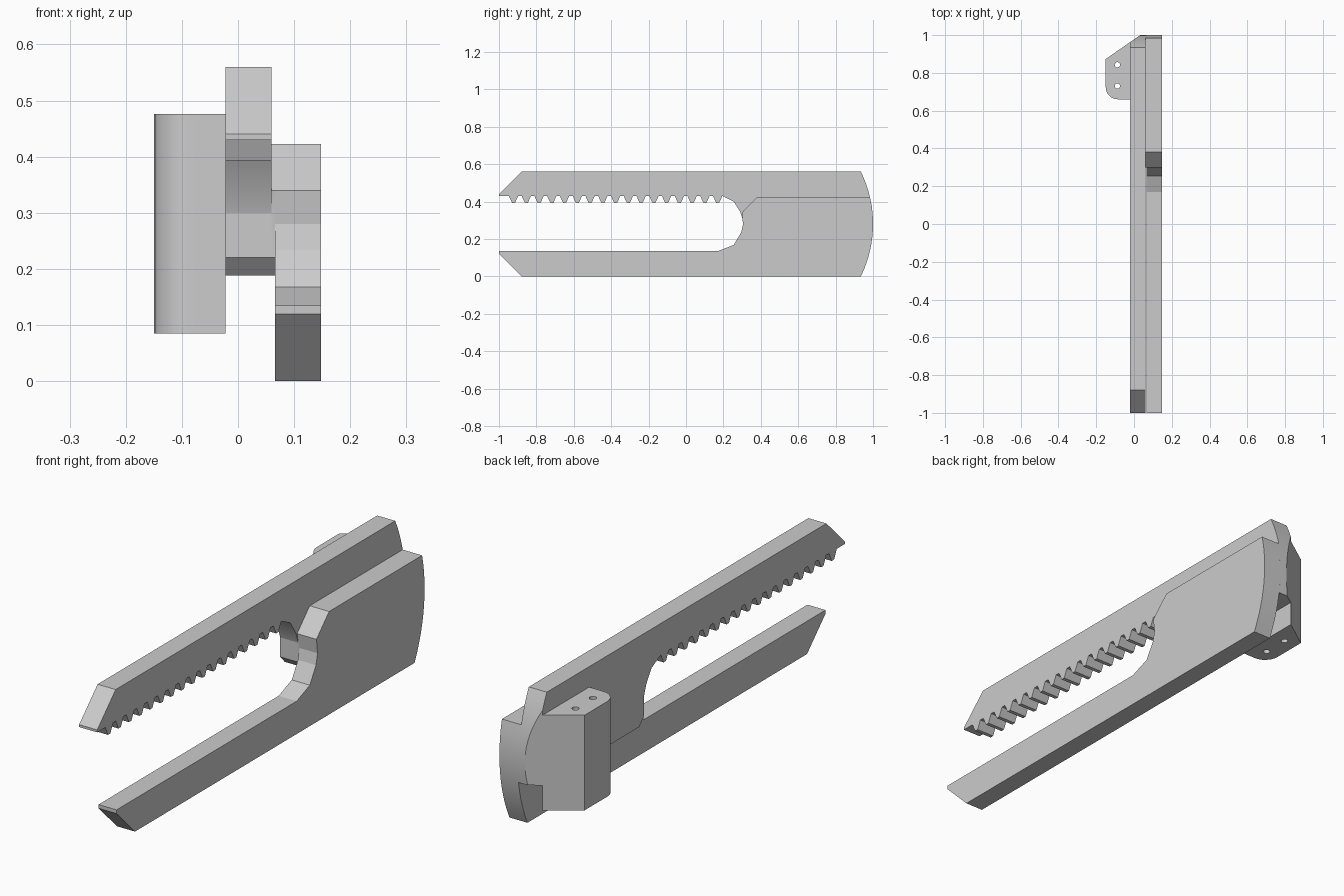
import bpy, bmesh
from math import sqrt, pi, cos, sin
from mathutils import Vector

cube = bpy.data.objects.get("Cube")
if cube:
    bpy.data.objects.remove(cube, do_unlink=True)

grey = bpy.data.materials.new("plain grey")
grey.use_nodes = True
grey.diffuse_color = (0.6, 0.6, 0.6, 1)
grey.node_tree.nodes["Principled BSDF"].inputs["Base Color"].default_value = (0.6, 0.6, 0.6, 1)


def extrude(name, outline, start, end, axis, cut=None):
    """Extrude a closed outline along x (outline is y, z) or z (outline is x, y)."""
    bm = bmesh.new()
    place = (lambda a, b: (start, a, b)) if axis == "x" else (lambda a, b: (a, b, start))
    move = Vector((end - start, 0, 0)) if axis == "x" else Vector((0, 0, end - start))
    face = bm.faces.new([bm.verts.new(place(a, b)) for a, b in outline])
    result = bmesh.ops.extrude_face_region(bm, geom=[face])
    moved = [v for v in result["geom"] if isinstance(v, bmesh.types.BMVert)]
    bmesh.ops.translate(bm, verts=moved, vec=move)
    if cut:
        # Slice off everything beyond the sloping plane and close the gap
        geom = bm.verts[:] + bm.edges[:] + bm.faces[:]
        bmesh.ops.bisect_plane(bm, geom=geom, plane_co=cut[0], plane_no=cut[1], clear_outer=True)
        bmesh.ops.holes_fill(bm, edges=[e for e in bm.edges if e.is_boundary])
    bmesh.ops.recalc_face_normals(bm, faces=bm.faces)
    mesh = bpy.data.meshes.new(name)
    bm.to_mesh(mesh)
    bm.free()
    mesh.materials.append(grey)
    obj = bpy.data.objects.new(name, mesh)
    bpy.context.collection.objects.link(obj)
    return obj


def smooth(obj):
    bpy.ops.object.select_all(action="DESELECT")
    obj.select_set(True)
    bpy.context.view_layer.objects.active = obj
    bpy.ops.object.shade_smooth_by_angle(angle=0.3)


def back_arc(z0, z1, steps=12):
    """Rounded rear edge shared by both jaws."""
    heights = [z0 + (z1 - z0) * i / steps for i in range(steps + 1)]
    return [(0.365 + sqrt(0.635 ** 2 - (z - 0.28) ** 2), z) for z in heights]


# Lower jaw: blade, slot end and rear body
slot_low = [(0.305, 0.28), (0.295, 0.235), (0.255, 0.168), (0.17, 0.135)]
lower = [(-1, 0.135), (-1, 0.12), (-0.88, 0)] + back_arc(0, 0.423)
lower += [(0.38, 0.423), (0.298, 0.34)] + slot_low
smooth(extrude("lower_jaw", lower, 0.066, 0.148, "x"))

# Web joining the two jaws
web = [(0.305, 0.22), (0.335, 0.188)] + back_arc(0.188, 0.423)
web += [(0.38, 0.423), (0.298, 0.34), (0.305, 0.3)]
smooth(extrude("joining_web", web, 0.06, 0.066, "x"))

# Upper jaw with a row of blunt teeth
slope = (Vector((-0.15, 0.873, 0)), Vector((-0.57, 0.82, 0)))
teeth = []
for i in range(17):
    y = -0.922 + i * 0.0682
    teeth += [(y - 0.025, 0.43), (y - 0.008, 0.393), (y + 0.008, 0.393), (y + 0.025, 0.43)]
upper = [(-1, 0.44), (-1, 0.43)] + teeth
upper += [(0.2, 0.428), (0.255, 0.4), (0.29, 0.345), (0.305, 0.3), (0.305, 0.22), (0.335, 0.188)]
upper += back_arc(0.188, 0.56) + [(-0.88, 0.56)]
smooth(extrude("upper_jaw", upper, -0.022, 0.06, "x", slope))

# Side mounting block with one rounded corner
corner = [(-0.085 - 0.065 * sin(a * pi / 12), 0.725 - 0.065 * cos(a * pi / 12)) for a in range(7)]
block = [(-0.022, 0.66)] + corner + [(-0.15, 0.873), (-0.022, 0.962)]
mount = extrude("mounting_block", block, 0.085, 0.476, "z")

# Two vertical screw holes through the block
for y in (0.73, 0.843):
    ring = [(-0.088 + 0.014 * cos(a * pi / 8), y + 0.014 * sin(a * pi / 8)) for a in range(16)]
    drill = extrude("hole_cutter", ring, 0, 0.6, "z")
    drill.hide_render = True
    hole = mount.modifiers.new("screw_hole", "BOOLEAN")
    hole.operation = "DIFFERENCE"
    hole.solver = "EXACT"
    hole.object = drill
    bpy.context.view_layer.objects.active = mount
    bpy.ops.object.modifier_apply(modifier=hole.name)
    bpy.data.objects.remove(drill, do_unlink=True)
smooth(mount)
